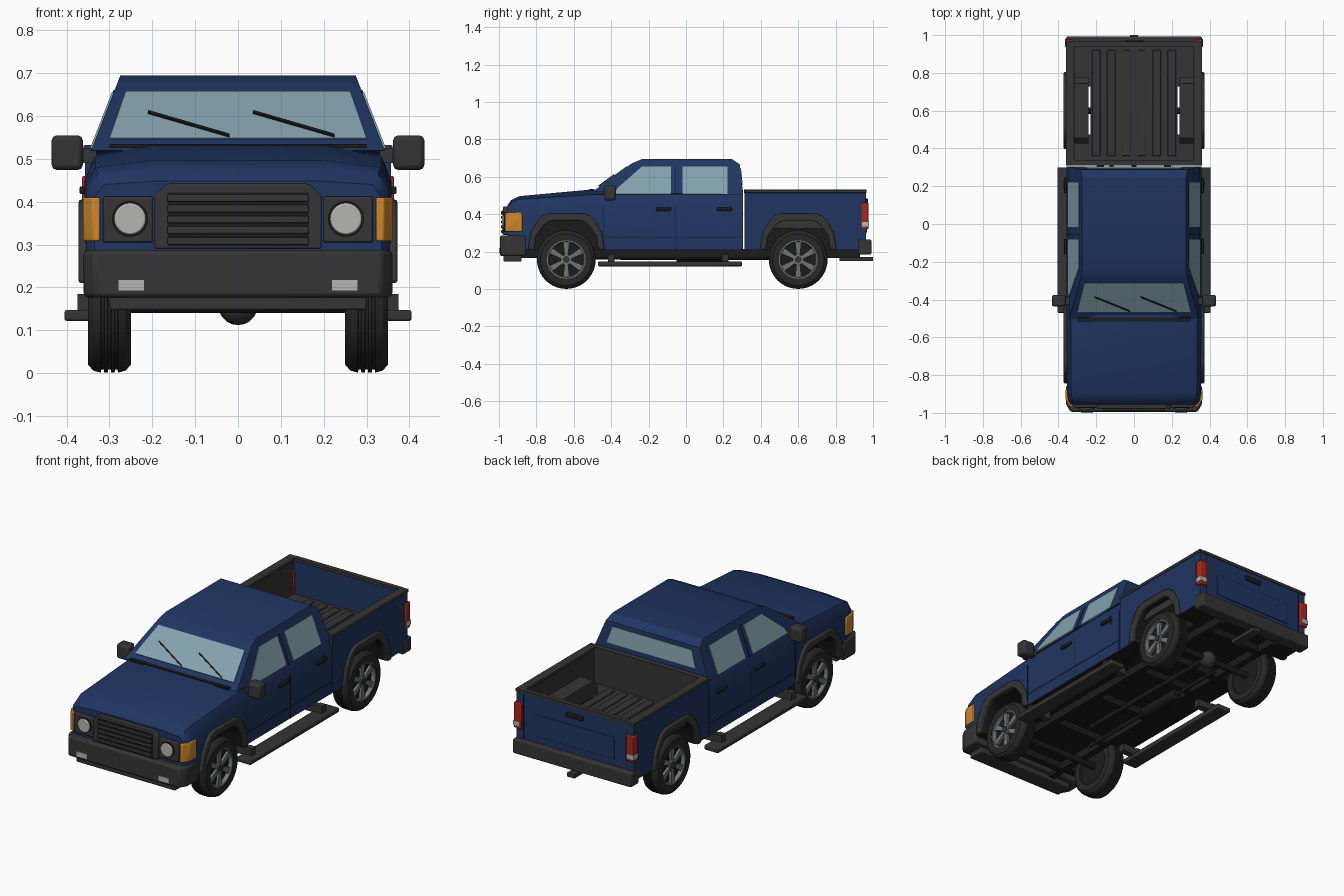
import bpy, bmesh, math
from mathutils import Vector

cube = bpy.data.objects.get("Cube")
if cube:
    bpy.data.objects.remove(cube)


def material(name, r, g, b):
    m = bpy.data.materials.new(name)
    m.use_nodes = True
    m.diffuse_color = (r, g, b, 1)
    m.node_tree.nodes["Principled BSDF"].inputs["Base Color"].default_value = (r, g, b, 1)
    return m


PAINT = material("blue_paint", .014, .035, .12)
TRIM = material("dark_trim", .035, .035, .035)
RUBBER = material("tyre_rubber", .02, .02, .02)
BLACK = material("underbody_black", .011, .011, .011)
GLASS = material("window_glass", .23, .36, .42)
LENS = material("clear_lens", .46, .47, .43)
AMBER = material("amber_lens", .62, .25, .025)
RED = material("red_lens", .38, .02, .015)
ALLOY = material("wheel_alloy", .17, .175, .18)
parts = []


def finish(bm, name, mats, bevel=0):
    bmesh.ops.recalc_face_normals(bm, faces=bm.faces)
    me = bpy.data.meshes.new(name)
    bm.to_mesh(me)
    bm.free()
    ob = bpy.data.objects.new(name, me)
    bpy.context.collection.objects.link(ob)
    for m in mats if isinstance(mats, list) else [mats]:
        me.materials.append(m)
    if bevel:
        b = ob.modifiers.new("soft_edges", "BEVEL")
        b.width, b.segments, b.limit_method = bevel, 2, "ANGLE"
    parts.append(ob)
    return ob


def loft(name, rings, mats, bevel=0, caps=True, loop=False):
    """Skin closed rings of equal point count."""
    bm = bmesh.new()
    vs = [[bm.verts.new(p) for p in ring] for ring in rings]
    n = len(vs[0])
    pairs = list(zip(vs, vs[1:])) + ([(vs[-1], vs[0])] if loop else [])
    for a, b in pairs:
        for i in range(n):
            j = (i + 1) % n
            bm.faces.new((a[i], a[j], b[j], b[i]))
    if caps and not loop:
        bm.faces.new(vs[0])
        bm.faces.new(vs[-1])
    return finish(bm, name, mats, bevel)


def prism(name, pts, axis, a, b, mats, bevel=0):
    place = {"x": lambda p, t: (t, p[0], p[1]), "y": lambda p, t: (p[0], t, p[1]),
             "z": lambda p, t: (p[0], p[1], t)}[axis]
    return loft(name, [[place(p, t) for p in pts] for t in (a, b)], mats, bevel)


def box(name, x, y, z, mats, bevel=0):
    return prism(name, [(x[0], y[0]), (x[1], y[0]), (x[1], y[1]), (x[0], y[1])], "z", z[0], z[1], mats, bevel)


def circle(cx, cy, r, n=24):
    return [(cx + r * math.cos(2 * math.pi * i / n), cy + r * math.sin(2 * math.pi * i / n)) for i in range(n)]


def plate(name, pts, mat, t=.004):
    """Thin panel centred on a flat 3D outline."""
    p = [Vector(q) for q in pts]
    n = (p[1] - p[0]).cross(p[2] - p[0]).normalized() * t
    return loft(name, [[q - n for q in p], [q + n for q in p]], mat)


def lathe_x(name, profile, s, cy, cz, mat, n=40):
    rings = [[(s * x, cy + r * math.cos(k), cz + r * math.sin(k)) for x, r in profile]
             for k in (2 * math.pi * i / n for i in range(n))]
    return loft(name, rings, mat, loop=True)


def cut(ob, cutter):
    mod = ob.modifiers.new("cut", "BOOLEAN")
    mod.operation, mod.object, mod.solver = "DIFFERENCE", cutter, "EXACT"
    bpy.context.view_layer.objects.active = ob
    bpy.ops.object.modifier_apply(modifier=mod.name)
    parts.remove(cutter)
    bpy.data.objects.remove(cutter)


def mirrored(half):
    return half + [(-x, z) for x, z in reversed(half)]


# Hood, fenders and lower cab as one hull: (y, width, shoulder z, edge z, top z)
hull = []
for y, w, z1, z2, zt in [(-.955, .335, .41, .44, .448), (-.935, .348, .43, .465, .475), (-.89, .355, .44, .48, .497),
                         (-.5, .357, .45, .505, .533), (.305, .357, .45, .51, .53)]:
    sec = mirrored([(w, .21), (w, z1), (w - .022, z2), (.2, zt)])
    hull.append([(x, y, z) for x, z in sec])
body = loft("lower_body", hull, [PAINT, BLACK])

# Cargo bed shell, hollowed
bed = box("cargo_bed", (-.357, .357), (.312, .962), (.21, .518), [PAINT, BLACK, TRIM])
hollow = box("bed_hollow", (-.325, .325), (.335, .947), (.33, .7), [PAINT, BLACK, TRIM])
for f in hollow.data.polygons:
    f.material_index = 0 if f.normal.y > .9 else 2
cut(bed, hollow)

# Wheel arch openings and flares
FRONT, REAR, HUB = -.64, .6, .158
outer = [(.205, .21), (.19, .3), (.15, .37), (.125, .393), (.09, .405)]
inner = [(.172, .21), (.16, .285), (.12, .34), (.1, .357), (.075, .366)]
for target, cy in ((body, FRONT), (bed, REAR)):
    for s in (1, -1):
        opening = [(cy + y, z) for y, z in mirrored([(.172, .1)] + inner)]
        c = prism("arch_cutter", opening, "x", s * .23, s * .5, [PAINT, BLACK, TRIM])
        for f in c.data.polygons:
            f.material_index = 1
        cut(target, c)
        lip = [(cy + y, z) for y, z in mirrored(outer) + mirrored(inner)[::-1]]
        prism("arch_flare", lip, "x", s * .34, s * .372, TRIM, .006)
for ob in (body, bed):
    for f in ob.data.polygons:
        if f.normal.z < -.9 and f.center.z < .22:
            f.material_index = 1


# Cab with inward leaning sides
def half_width(z):
    return .335 - (z - .54) * .39


profile = [(-.5, .52), (-.29, .672), (-.235, .695), (.245, .695), (.288, .667), (.305, .505)]
loft("cab", [[(s * half_width(z), y, z) for y, z in profile] for s in (1, -1)], PAINT)


def screen_y(z):
    return -.5 + (z - .52) * .21 / .152


def on_screen(x, z):
    return (x, screen_y(z), z)


plate("windshield", [on_screen(*p) for p in [(-.3, .546), (.3, .546), (.262, .655), (-.262, .655)]], GLASS)
plate("rear_window", [(x, .305 - (z - .505) * .105, z) for x, z in
                      [(-.27, .555), (.27, .555), (.24, .645), (-.24, .645)]], GLASS)
for x in (-.21, .035):
    wiper = [(x, .602), (x + .19, .547), (x + .19, .552), (x, .607)]
    plate("wiper", [on_screen(*p) for p in wiper], BLACK, .009)
box("cowl_strip", (-.3, .3), (-.515, -.495), (.525, .535), BLACK)

SIDE = {"front_side_window": [(-.385, .508), (-.08, .508), (-.08, .655), (-.235, .655), (-.365, .54)],
        "rear_side_window": [(-.018, .508), (.222, .508), (.222, .655), (-.018, .655)]}
for s in (1, -1):
    for name, pts in SIDE.items():
        plate(name, [(s * half_width(z), y, z) for y, z in pts], GLASS)
    # Door seams and handles
    for y in (-.44, -.055, .235):
        z0 = .4 if y > .2 else .21
        box("door_seam", (s * .35, s * .3585), (y - .002, y + .002), (z0, .45), BLACK)
    plate("pillar_seam", [(s * half_width(z), y, z) for y, z in
                          [(-.057, .5), (-.053, .5), (-.053, .66), (-.057, .66)]], BLACK, .002)
    box("sill_seam", (s * .35, s * .3585), (-.44, .3), (.272, .276), BLACK)
    for y in (-.12, .205):
        box("door_handle", (s * .35, s * .37), (y - .04, y + .04), (.418, .436), BLACK, .004)
    # Mirrors
    box("mirror_arm", (s * .33, s * .38), (-.425, -.39), (.49, .525), TRIM)
    box("mirror", (s * .362, s * .435), (-.437, -.375), (.474, .555), TRIM, .012)
    # Running boards
    box("running_board", (s * .32, s * .405), (-.47, .3), (.122, .147), TRIM, .005)
    for y in (-.4, .21):
        box("board_bracket", (s * .25, s * .35), (y - .018, y + .018), (.14, .18), TRIM)
        box("board_foot", (s * .34, s * .375), (y - .018, y + .018), (.14, .185), TRIM)
    # Front lamps
    box("headlight_bezel", (s * .198, s * .315), (-.972, -.94), (.305, .412), TRIM, .005)
    prism("headlight_ring", circle(s * .252, .36, .042), "y", -.976, -.95, BLACK)
    prism("headlight", circle(s * .252, .36, .037), "y", -.983, -.95, LENS, .004)
    corner = [(.322, -.968), (.34, -.968), (.362, -.93), (.362, -.875), (.322, -.875)]
    prism("turn_signal", [(s * x, y) for x, y in corner], "z", .308, .41, AMBER, .004)
    box("fog_light", (s * .218, s * .28), (-1, -.96), (.192, .219), LENS)
    # Tail lamps
    box("tail_lamp", (s * .318, s * .364), (.937, .976), (.32, .46), RED, .004)
    box("reverse_lamp", (s * .325, s * .366), (.94, .979), (.335, .36), LENS)
    # Bed rails and inner wheel housings
    box("bed_rail", (s * .315, s * .361), (.31, .966), (.515, .532), TRIM, .003)
    housing = [(REAR + y, z) for y, z in mirrored([(.175, .325), (.175, .375), (.145, .41)])]
    prism("wheel_housing", housing, "x", s * .24, s * .33, TRIM)

# Bed fittings and tailgate
for y0, y1 in ((.31, .34), (.94, .966)):
    box("bed_end_rail", (-.33, .33), (y0, y1), (.515, .532), TRIM)
for i in range(6):
    x = -.2 + i * .08
    box("bed_rib", (x - .022, x + .022), (.36, .92), (.325, .338), TRIM, .003)
box("tailgate_panel", (-.24, .24), (.95, .967), (.3, .42), PAINT, .003)
box("tailgate_handle", (-.05, .05), (.95, .972), (.46, .485), BLACK, .004)
for s in (1, -1):
    box("tailgate_seam", (s * .312, s * .316), (.95, .9635), (.27, .515), BLACK)

# Grille with slats
opening = mirrored([(.195, .29), (.195, .415), (.165, .442)])
prism("grille_frame", opening, "y", -.978, -.94, TRIM, .004)
box("grille_recess", (-.165, .165), (-.981, -.95), (.295, .422), BLACK)
for i in range(5):
    z = .308 + i * .025
    box("grille_slat", (-.165, .165), (-.988, -.97), (z - .008, z + .009), TRIM, .003)

# Bumpers
wrap = mirrored([(.36, -.855), (.36, -.955), (.335, -.995)])
prism("front_bumper", wrap, "z", .177, .287, TRIM, .01)
box("front_valance", (-.3, .3), (-.975, -.88), (.147, .18), TRIM, .005)
box("rear_bumper", (-.36, .36), (.92, .992), (.185, .265), TRIM, .008)
box("tow_hitch", (-.022, .022), (.82, 1), (.15, .172), TRIM)

# Chassis, axles and driveline
for s in (1, -1):
    box("frame_rail", (s * .16, s * .195), (-.9, .93), (.165, .215), BLACK)
for y in (-.8, -.45, -.1, .25, .45, .8):
    box("cross_member", (-.19, .19), (y - .018, y + .018), (.17, .215), BLACK)
for y in (FRONT, REAR):
    prism("axle", circle(y, HUB, .018, 12), "x", -.27, .27, BLACK)
bm = bmesh.new()
bmesh.ops.create_uvsphere(bm, u_segments=16, v_segments=10, radius=.046)
bmesh.ops.translate(bm, verts=bm.verts, vec=(0, REAR, HUB))
finish(bm, "differential", TRIM)
prism("driveshaft", circle(0, .17, .014, 12), "y", -.35, REAR, BLACK)
prism("exhaust_pipe", circle(-.12, .17, .011, 12), "y", -.5, .5, BLACK)
prism("muffler", circle(-.12, .17, .03, 16), "y", -.05, .2, BLACK, .006)

# Wheels: grooved tyre, rim ring, six spokes and hub
half = [(.25, .103), (.25, .138), (.262, .152)]
tread = []
for gx in (.284, .3, .316):
    tread += [(gx - .004, .157), (gx - .003, .15), (gx + .003, .15), (gx + .004, .157)]
tyre = half + tread + [(.6 - x, r) for x, r in reversed(half)]
for cy in (FRONT, REAR):
    for s in (1, -1):
        lathe_x("tyre", tyre, s, cy, HUB, RUBBER)
        prism("wheel_back", circle(cy, HUB, .104, 32), "x", s * .262, s * .326, BLACK)
        lathe_x("rim", [(.32, .105), (.347, .105), (.347, .096), (.32, .09)], s, cy, HUB, ALLOY)
        for k in range(6):
            a = math.pi / 3 * k + math.pi / 6
            u, v = Vector((math.cos(a), math.sin(a))), Vector((-math.sin(a), math.cos(a)))
            c = Vector((cy, HUB))
            spoke = [c + u * r + v * w for r, w in ((.02, -.009), (.096, -.017), (.096, .017), (.02, .009))]
            prism("spoke", spoke, "x", s * .322, s * .34, ALLOY)
        prism("hub", circle(cy, HUB, .028), "x", s * .32, s * .343, ALLOY)
        prism("hub_cap", circle(cy, HUB, .018), "x", s * .32, s * .348, TRIM)

# Smooth shading with crisp edges
bpy.ops.object.select_all(action="DESELECT")
for ob in parts:
    ob.select_set(True)
bpy.context.view_layer.objects.active = body
bpy.ops.object.shade_smooth_by_angle(angle=math.radians(32))
